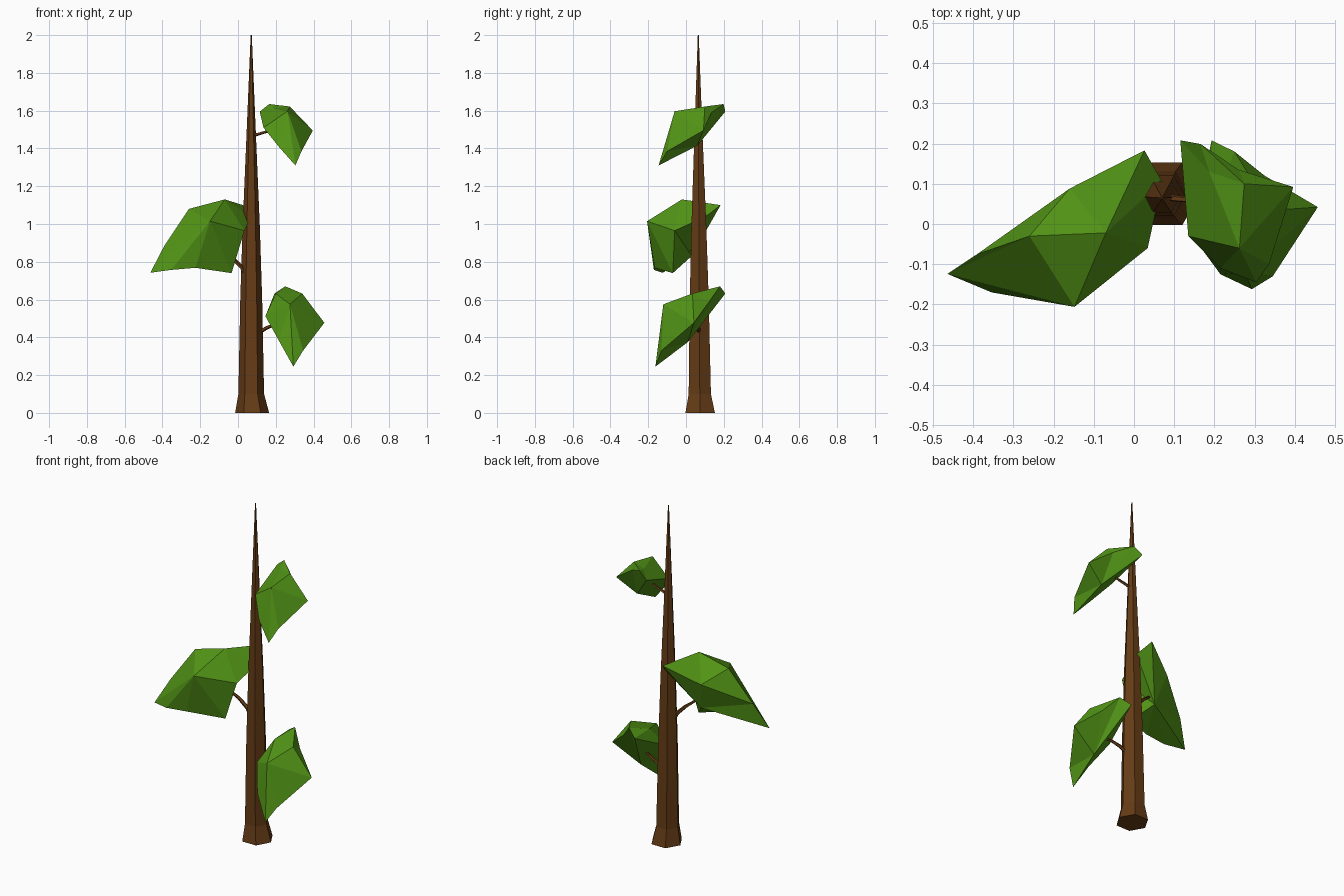
import bpy, math
from mathutils import Vector


def material(name, color):
    m = bpy.data.materials.new(name)
    m.diffuse_color = (*color, 1)
    return m


BARK = material("bark", (0.13, 0.045, 0.008))
LEAF = material("leaf", (0.085, 0.30, 0.008))


def add(name, verts, faces, mat):
    me = bpy.data.meshes.new(name)
    me.from_pydata([tuple(v) for v in verts], [], faces)
    me.materials.append(mat)
    ob = bpy.data.objects.new(name, me)
    bpy.context.collection.objects.link(ob)
    return ob


def tube(name, path, sides):
    """Tapered faceted tube through (x, y, z, radius) points."""
    axis = Vector(path[-1][:3]) - Vector(path[0][:3])
    q = Vector((0, 0, 1)).rotation_difference(axis.normalized())
    verts = []
    for x, y, z, r in path:
        for k in range(sides):
            a = 2 * math.pi * k / sides
            verts.append(Vector((x, y, z)) + q @ Vector((r * math.cos(a), r * math.sin(a), 0)))
    faces = [tuple(range(sides))[::-1],
             tuple(range(len(verts) - sides, len(verts)))]
    for i in range(len(path) - 1):
        for k in range(sides):
            a, b = i * sides + k, i * sides + (k + 1) % sides
            faces.append((a, b, b + sides, a + sides))
    add(name, verts, faces, BARK)


def clump(name, rim, crest, link, under):
    """Crumpled leaf clump: rim loop, three crest points, one underside point.
    link gives the crest point that each rim point joins to."""
    n = len(rim)
    faces = [(n, n + 1, n + 2)]
    for i in range(n):
        j = (i + 1) % n
        a, b = n + link[i], n + link[j]
        faces.append((i, j, a))
        if a != b:
            faces.append((j, b, a))
        faces.append((j, i, n + 3))
    add(name, rim + crest + [under], faces, LEAF)


# Trunk with flared foot
tube("trunk", [(0.075, 0.075, 0, 0.09), (0.07, 0.073, 0.1, 0.068),
               (0.07, 0.07, 0.6, 0.058), (0.07, 0.068, 1.0, 0.045),
               (0.07, 0.066, 1.47, 0.025), (0.07, 0.065, 2.0, 0.003)], 6)

# Branches
tube("lower_branch", [(0.10, 0.07, 0.42, 0.012), (0.15, 0.065, 0.45, 0.010),
                      (0.20, 0.055, 0.47, 0.008), (0.25, 0.04, 0.48, 0.006)], 5)
tube("middle_branch", [(0.05, 0.065, 0.71, 0.014), (0.02, 0.06, 0.77, 0.012),
                       (-0.03, 0.05, 0.82, 0.010), (-0.08, 0.03, 0.86, 0.007)], 5)
tube("upper_branch", [(0.08, 0.066, 1.468, 0.009), (0.12, 0.062, 1.48, 0.008),
                      (0.16, 0.058, 1.492, 0.007), (0.22, 0.05, 1.52, 0.005)], 5)

# Leaf clumps
SIDE_LINK = [0, 0, 1, 1, 2, 2, 0, 0]
clump("lower_leaves",
      [(0.293, -0.162, 0.245), (0.345, -0.13, 0.33), (0.457, 0.042, 0.477),
       (0.325, 0.12, 0.585), (0.25, 0.18, 0.67), (0.193, 0.208, 0.632),
       (0.145, -0.03, 0.512), (0.215, -0.125, 0.385)],
      [(0.275, -0.12, 0.575), (0.34, 0.034, 0.632), (0.20, 0.06, 0.632)],
      SIDE_LINK, (0.29, 0.01, 0.375))
clump("upper_leaves",
      [(0.304, -0.145, 1.31), (0.336, -0.10, 1.385), (0.396, 0.092, 1.495),
       (0.26, 0.135, 1.59), (0.165, 0.199, 1.635), (0.115, 0.208, 1.595),
       (0.135, -0.03, 1.51), (0.215, -0.11, 1.41)],
      [(0.262, -0.06, 1.597), (0.274, 0.10, 1.622), (0.187, 0.13, 1.615)],
      SIDE_LINK, (0.28, 0.06, 1.415))
clump("middle_leaves",
      [(-0.464, -0.124, 0.742), (-0.354, -0.17, 0.757), (-0.225, -0.165, 0.768),
       (-0.034, -0.07, 0.74), (0.034, -0.06, 0.965), (0.07, 0.105, 1.04),
       (0.026, 0.183, 1.10), (-0.16, 0.088, 1.0), (-0.39, -0.075, 0.885)],
      [(-0.148, -0.206, 1.015), (-0.07, -0.022, 1.13), (-0.26, -0.03, 1.08)],
      [0, 0, 0, 0, 1, 1, 1, 2, 2], (-0.12, 0.03, 0.83))
